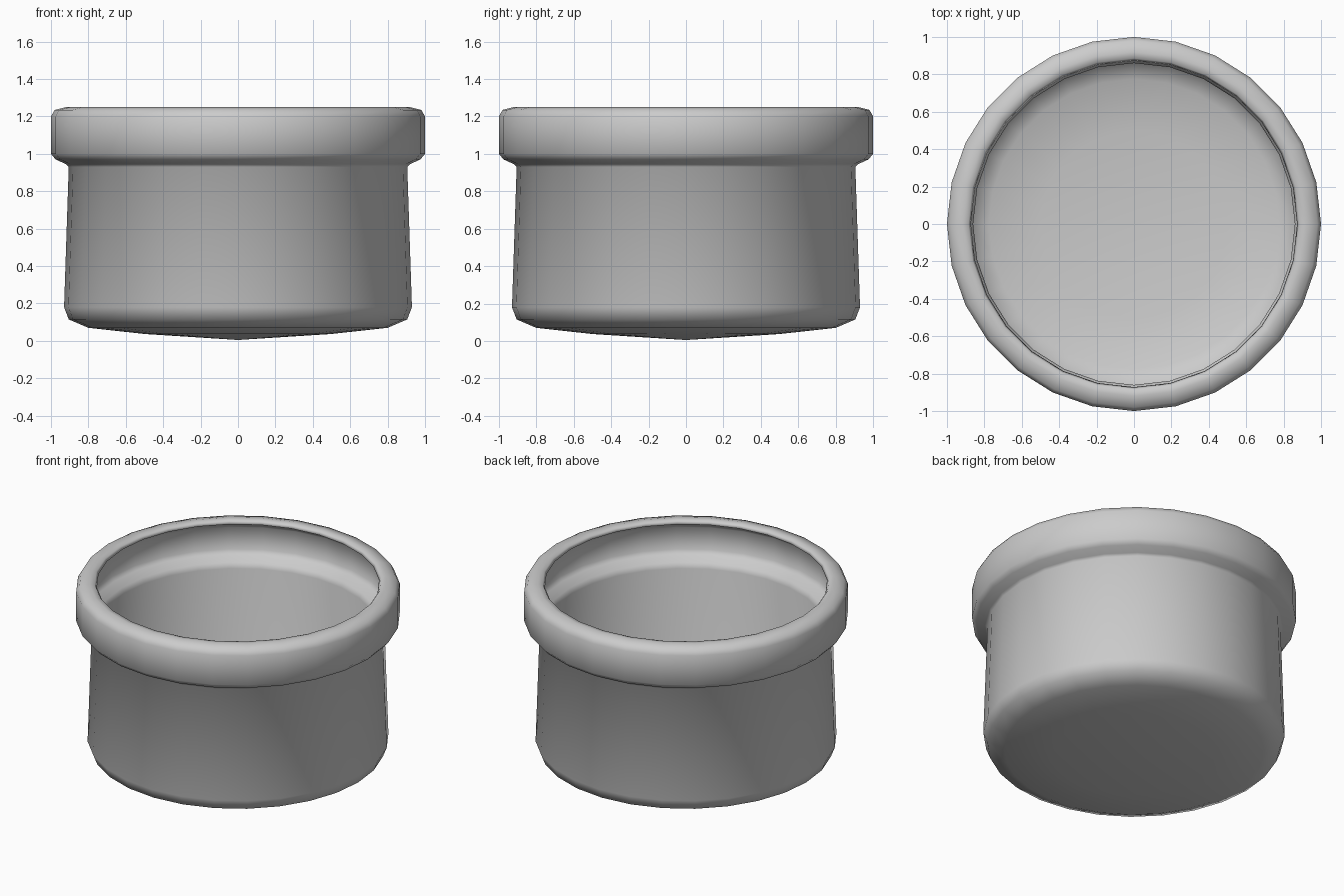
import bpy, bmesh, math

if "Cube" in bpy.data.objects:
    bpy.data.objects.remove(bpy.data.objects["Cube"])

SIDES = 28


def lathe(name, profile):
    """Revolve an (r, z) profile around z; radius 0 makes a pole."""
    bm = bmesh.new()
    rings = []
    for r, z in profile:
        if r == 0:
            rings.append([bm.verts.new((0, 0, z))])
        else:
            rings.append([bm.verts.new((r * math.cos(2 * math.pi * i / SIDES),
                                        r * math.sin(2 * math.pi * i / SIDES), z))
                          for i in range(SIDES)])
    for a, b in zip(rings, rings[1:]):
        for i in range(SIDES):
            j = (i + 1) % SIDES
            if len(a) == 1:
                bm.faces.new((a[0], b[j], b[i]))
            elif len(b) == 1:
                bm.faces.new((a[i], a[j], b[0]))
            else:
                bm.faces.new((a[i], a[j], b[j], b[i]))
    bmesh.ops.recalc_face_normals(bm, faces=bm.faces)
    for f in bm.faces:
        f.smooth = True
    mesh = bpy.data.meshes.new(name)
    bm.to_mesh(mesh)
    bm.free()
    obj = bpy.data.objects.new(name, mesh)
    bpy.context.collection.objects.link(obj)
    return obj


# Rounded underside and gently tapering wall
body = [(0, 0.005), (0.5, 0.037), (0.80, 0.07), (0.905, 0.115), (0.93, 0.18), (0.905, 0.93)]
# Overhanging rim with softened corners, curling inward at the lip
rim = [(0.92, 0.945), (0.975, 0.97), (1.0, 1.0), (1.0, 1.2),
       (0.98, 1.235), (0.92, 1.25), (0.885, 1.245), (0.872, 1.225)]
# Hollow behind the rim, then the deep inner wall and the floor
inside = [(0.925, 1.20), (0.95, 1.17), (0.95, 1.02), (0.93, 0.995), (0.875, 0.965),
          (0.86, 0.93), (0.88, 0.20), (0.86, 0.16), (0.775, 0.12), (0.5, 0.087), (0, 0.055)]

lathe("pot", body + rim + inside)
